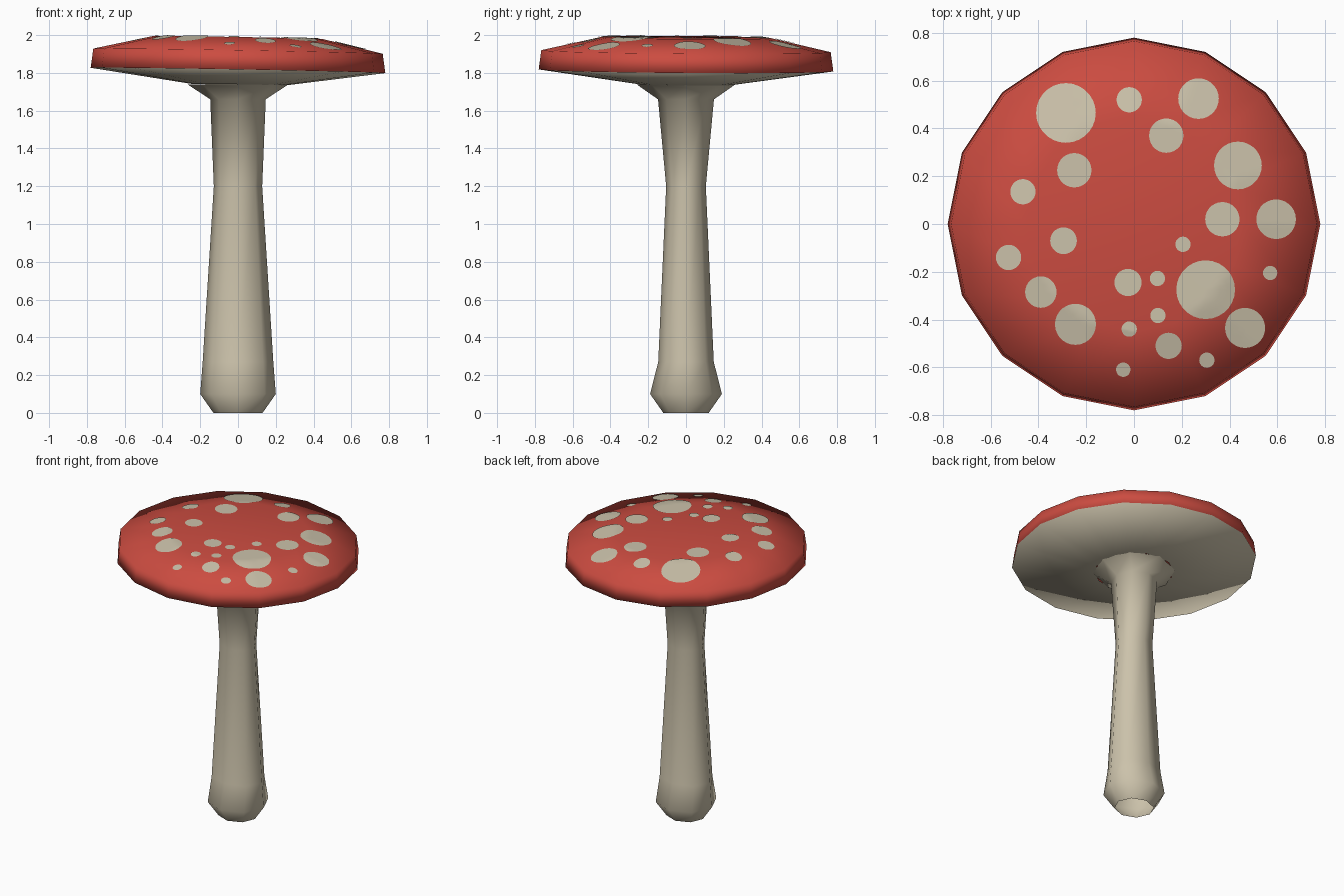
import bpy, bmesh, math

if "Cube" in bpy.data.objects:
    bpy.data.objects.remove(bpy.data.objects["Cube"])

SIDES = 16


def material(name, rgb):
    m = bpy.data.materials.new(name)
    m.diffuse_color = (*rgb, 1.0)
    m.use_nodes = True
    m.node_tree.nodes["Principled BSDF"].inputs["Base Color"].default_value = m.diffuse_color
    return m


RED = material("cap_red", (0.60, 0.072, 0.052))
CREAM = material("cream", (0.60, 0.54, 0.405))


def finish(bm, name, mats):
    mesh = bpy.data.meshes.new(name)
    bm.to_mesh(mesh)
    bm.free()
    for m in mats:
        mesh.materials.append(m)
    for p in mesh.polygons:
        p.use_smooth = True
    obj = bpy.data.objects.new(name, mesh)
    bpy.context.collection.objects.link(obj)
    return obj


def ring(bm, rx, ry, z, n, tilt=False):
    verts = []
    for i in range(n):
        a = 2 * math.pi * i / n
        x, y = rx * math.cos(a), ry * math.sin(a)
        verts.append(bm.verts.new((x, y, z + (lean(x, y) if tilt else 0))))
    return verts


def bridge(bm, low, high, mat=0):
    n = len(low)
    for i in range(n):
        j = (i + 1) % n
        f = bm.faces.new((low[i], low[j], high[j], high[i]))
        f.material_index = mat


def lean(x, y):
    # the cap tips slightly to the right and back
    return -0.018 * x - 0.007 * y


# cap: underside ring, rim bottom, rim top, shoulder, centre
CAP = [(0.25, 1.738), (0.78, 1.813), (0.766, 1.915), (0.45, 1.987)]
CROWN = 1.989
bm = bmesh.new()
rings = [ring(bm, r, r, z, SIDES, True) for r, z in CAP]
for k in range(3):
    bridge(bm, rings[k], rings[k + 1], 1 if k == 0 else 0)
centre = bm.verts.new((0, 0, CROWN))
for i in range(SIDES):
    bm.faces.new((rings[3][i], rings[3][(i + 1) % SIDES], centre))
finish(bm, "cap", [RED, CREAM])

# stem: bulbous foot, slim middle, flare under the cap (open at the bottom)
STEM = [(0.13, 0.12, 0.0), (0.20, 0.19, 0.10), (0.187, 0.147, 0.27),
        (0.128, 0.105, 1.2), (0.147, 0.148, 1.66), (0.265, 0.26, 1.738)]
bm = bmesh.new()
rings = [ring(bm, rx, ry, z, 8) for rx, ry, z in STEM]
for low, high in zip(rings, rings[1:]):
    bridge(bm, low, high)
finish(bm, "stem", [CREAM])


def cap_height(x, y):
    # height of the faceted cap top at a point
    step = 2 * math.pi / SIDES
    a = math.atan2(y, x) % step - step / 2
    r = math.hypot(x, y) * math.cos(a) / math.cos(step / 2)
    (r1, z1), (r2, z2) = CAP[2], CAP[3]
    if r < r2:
        z = CROWN + (z2 - CROWN) * r / r2
    else:
        z = z2 + (z1 - z2) * (r - r2) / (r1 - r2)
    return z + lean(x, y)


# spots: thin discs that follow the cap surface (x, y, radius)
SPOTS = [
    (-.285, .465, .125), (-.02, .52, .053), (.27, .525, .085), (.135, .37, .072),
    (-.25, .225, .072), (-.465, .135, .053), (.435, .245, .1), (.37, .02, .072),
    (.595, .02, .083), (.205, -.085, .032), (-.295, -.07, .056), (-.525, -.14, .053),
    (-.39, -.285, .066), (-.025, -.245, .057), (.098, -.228, .032), (.3, -.275, .123),
    (.57, -.205, .03), (.1, -.383, .032), (-.02, -.44, .032), (-.245, -.42, .086),
    (.465, -.435, .084), (.145, -.51, .055), (.305, -.57, .032), (-.045, -.61, .03)]
bm = bmesh.new()
for sx, sy, sr in SPOTS:
    mid = bm.verts.new((sx, sy, 0))
    discs = [ring(bm, sr * k / 4, sr * k / 4, 0, 28) for k in (1, 2, 3, 4)]
    for i in range(28):
        bm.faces.new((mid, discs[0][i], discs[0][(i + 1) % 28]))
    for inner, outer in zip(discs, discs[1:]):
        bridge(bm, outer, inner)
    for d in discs:
        for v in d:
            v.co.x += sx
            v.co.y += sy
for v in bm.verts:
    v.co.z = cap_height(v.co.x, v.co.y) + 0.004
finish(bm, "cap_spots", [CREAM])
